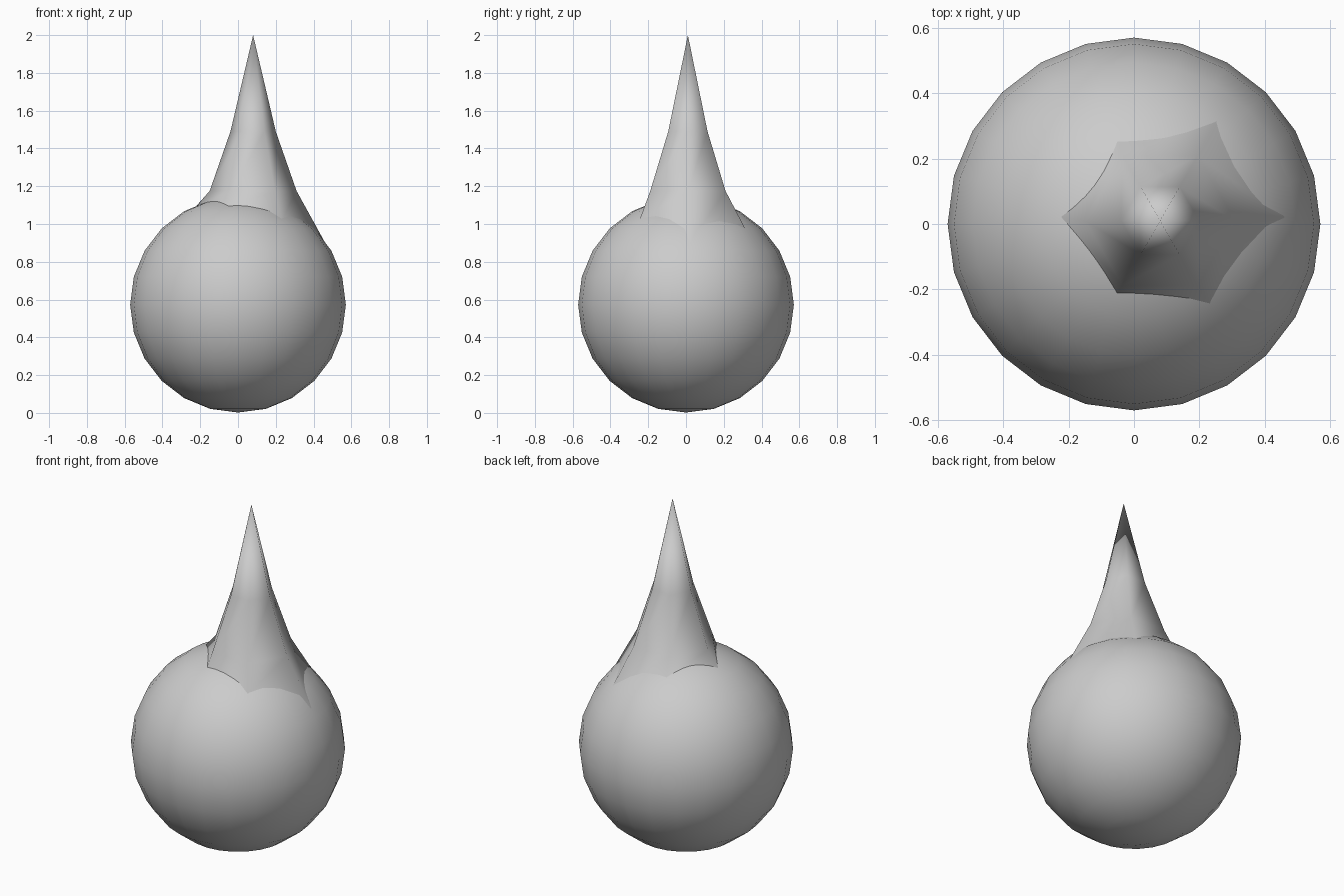
import bpy, bmesh, math

if "Cube" in bpy.data.objects:
    bpy.data.objects.remove(bpy.data.objects["Cube"])

R, CZ = 0.571, 0.573      # body radius and centre height
CX, CY = 0.08, 0.01       # spike axis

# Round body
bpy.ops.mesh.primitive_uv_sphere_add(segments=24, ring_count=12, radius=R, location=(0, 0, CZ))
body = bpy.context.object
body.name = "round_body"
bpy.ops.object.shade_smooth()


def hexagon(radius, z):
    return [(CX + radius * math.cos(i * math.pi / 3),
             CY + radius * math.sin(i * math.pi / 3), z) for i in range(6)]


# Six-sided spike whose flared corners sink into the body
upper = hexagon(0.12, 1.49)
lower = hexagon(0.23, 1.175)
touch = [(0.445, 0.02), (0.25, 0.31), (-0.05, 0.25),
         (-0.215, 0.02), (-0.05, -0.21), (0.23, -0.24)]
roots = []
for (x, y), p in zip(touch, lower):
    z = CZ + math.sqrt(R * R - x * x - y * y)
    roots.append(tuple(a + 1.12 * (b - a) for a, b in zip(p, (x, y, z))))

bm = bmesh.new()
rings = [[bm.verts.new(p) for p in ring] for ring in (roots, lower, upper)]
tip = bm.verts.new((CX, CY, 2.0))
for i in range(6):
    j = (i + 1) % 6
    for a, b in zip(rings, rings[1:]):
        bm.faces.new((a[i], a[j], b[j], b[i]))
    bm.faces.new((rings[-1][i], rings[-1][j], tip))
bmesh.ops.recalc_face_normals(bm, faces=bm.faces)
for f in bm.faces:
    f.smooth = True
mesh = bpy.data.meshes.new("top_spike")
bm.to_mesh(mesh)
bm.free()
spike = bpy.data.objects.new("top_spike", mesh)
bpy.context.collection.objects.link(spike)
